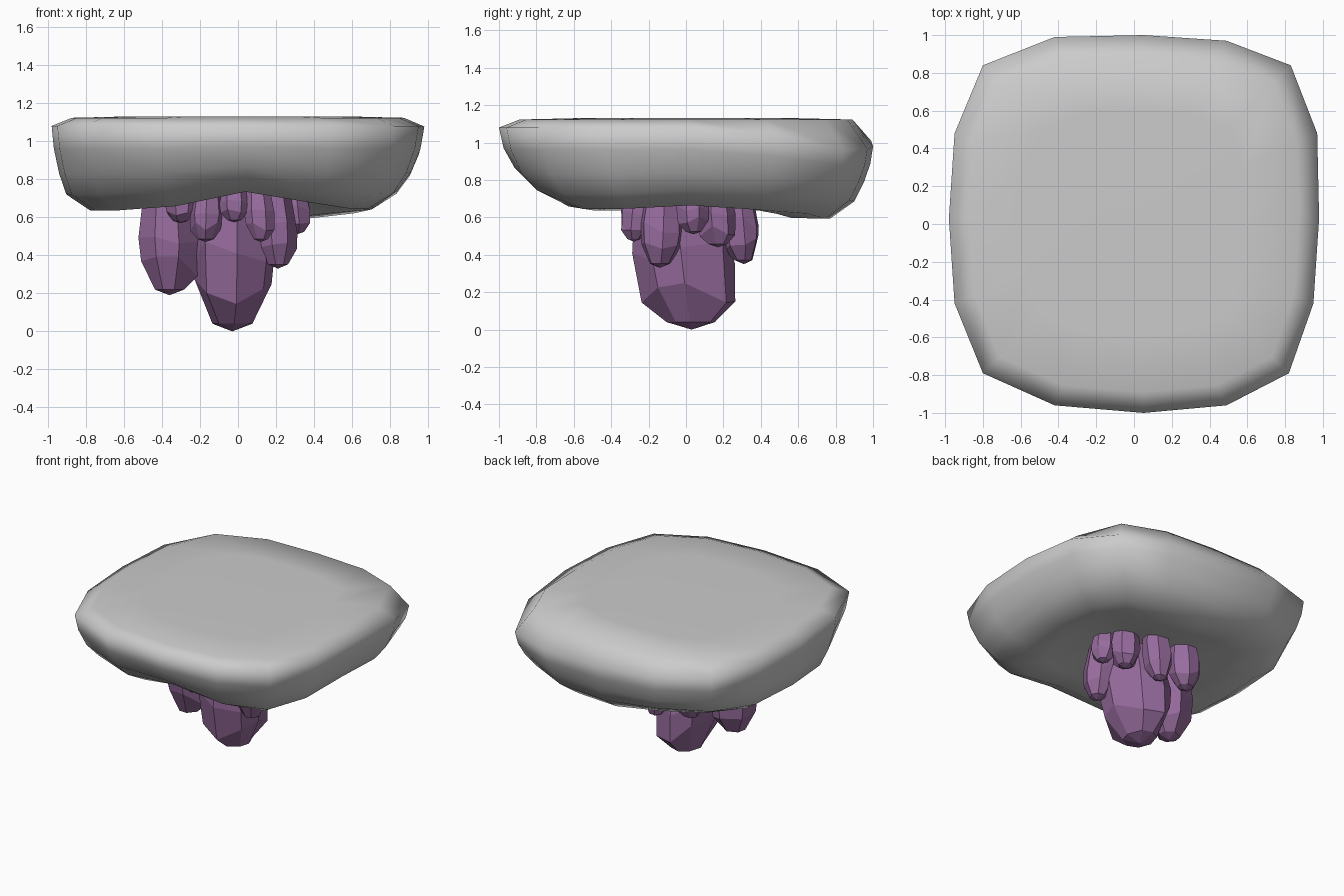
import bpy, bmesh, math, random
from mathutils import Vector

if "Cube" in bpy.data.objects:
    bpy.data.objects.remove(bpy.data.objects["Cube"])


def material(name, r, g, b):
    mat = bpy.data.materials.new(name)
    mat.diffuse_color = (r, g, b, 1)
    mat.use_nodes = True
    mat.node_tree.nodes["Principled BSDF"].inputs["Base Color"].default_value = mat.diffuse_color
    return mat


def make_object(name, bm, mat=None, smooth=False):
    bmesh.ops.recalc_face_normals(bm, faces=bm.faces[:])
    for f in bm.faces:
        f.smooth = smooth
    me = bpy.data.meshes.new(name)
    bm.to_mesh(me)
    bm.free()
    ob = bpy.data.objects.new(name, me)
    bpy.context.collection.objects.link(ob)
    if mat:
        me.materials.append(mat)
    return ob


def loft(bm, rings, start, end):
    loops = [[bm.verts.new(p) for p in ring] for ring in rings]
    n = len(loops[0])
    for a, b in zip(loops, loops[1:]):
        for i in range(n):
            j = (i + 1) % n
            bm.faces.new((a[i], a[j], b[j], b[i]))
    for loop, tip in ((loops[0], start), (loops[-1], end)):
        v = bm.verts.new(tip)
        for i in range(n):
            bm.faces.new((loop[i], loop[(i + 1) % n], v))


# Rock slab: rounded-square outline, lofted from the flat top to a lumpy underside
outline = [(0.98, 0.03), (0.97, 0.48), (0.83, 0.84), (0.49, 0.97), (0.05, 1.0), (-0.42, 0.99),
           (-0.80, 0.84), (-0.95, 0.48), (-0.98, 0.03), (-0.95, -0.42), (-0.80, -0.79),
           (-0.42, -0.96), (0.05, -1.0), (0.49, -0.96), (0.82, -0.79), (0.95, -0.42)]
# scale, height, amount of underside modelling, share of the back rim's drop
levels = [(0.60, 1.13, 0, 0), (0.89, 1.123, 0, 0), (1.0, 1.08, 0, 1), (0.985, 0.96, 0.1, 0.7),
          (0.95, 0.83, 0.35, 0.3), (0.90, 0.72, 0.8, 0), (0.77, 0.635, 1, 0),
          (0.58, 0.645, 1, 0), (0.3, 0.70, 0.5, 0)]


def slab_point(x, y, s, z, low, rim):
    back = max(0, min(1, (y - 0.5) / 0.4))
    front = max(0, min(1, -y / 0.7))
    right, left = max(0, x), max(0, -x)
    px = x * s * (1 - 0.06 * low * right + 0.03 * low * left)
    py = y * s * (1 - 0.10 * low * front - 0.12 * low * left * front)
    z -= rim * (0.10 * back * (1 + 0.3 * right - 0.7 * left) + 0.10 * right * max(0, y) * (1 - back))
    z += low * 0.10 * front * math.exp(-((px - 0.07) / 0.33) ** 2)
    z -= low * 0.05 * back * math.exp(-((px - 0.2) / 0.4) ** 2)
    z += low * 0.06 * back * left
    z += low * 0.03 * right * math.exp(-(py / 0.3) ** 2)
    return px, py, z


bm = bmesh.new()
loft(bm, [[slab_point(x, y, *lv) for x, y in outline] for lv in levels],
     (0, 0, 1.13), (0, 0, 0.73))
make_object("rock_slab", bm, smooth=True)

# Crystals: faceted, blunt prisms hanging under the slab
purple = material("purple_crystal", 0.31, 0.15, 0.34)


def crystal(name, base, tip, rx, ry, sides, seed):
    rnd = random.Random(seed)
    a, b = Vector(base), Vector(tip)
    turn = rnd.random() * 6.28
    angles = [turn + 2 * math.pi * (i + rnd.uniform(-0.15, 0.15)) / sides for i in range(sides)]
    rings = []
    for t, r in ((0, 0.8), (0.5, 1.05), (0.74, 0.97), (0.95, 0.5)):
        ring = []
        for ang in angles:
            dt = rnd.uniform(-0.09, 0.09) if 0 < t < 0.9 else 0
            c = a.lerp(b, t + dt)
            ring.append(c + Vector((rx * r * math.cos(ang), ry * r * math.sin(ang), 0)))
        rings.append(ring)
    bm = bmesh.new()
    loft(bm, rings, a, b)
    make_object(name, bm, purple)


crystal("main_crystal", (-0.02, -0.06, 0.80), (-0.03, 0.03, 0), 0.21, 0.26, 8, 1)
crystal("left_crystal", (-0.37, -0.07, 0.78), (-0.36, -0.06, 0.19), 0.155, 0.155, 7, 2)

# Ring of small crystals: base x, y, tip x, y, z, radius
small = [(0.18, -0.12, 0.21, -0.14, 0.33, 0.11), (0.04, 0.27, 0.03, 0.31, 0.35, 0.10),
         (-0.16, -0.24, -0.17, -0.27, 0.47, 0.085), (0.10, -0.25, 0.12, -0.28, 0.47, 0.08),
         (-0.02, -0.27, -0.02, -0.29, 0.575, 0.075), (-0.30, -0.22, -0.30, -0.23, 0.57, 0.08),
         (0.28, 0.03, 0.31, 0.04, 0.51, 0.085), (0.20, 0.15, 0.22, 0.17, 0.44, 0.10),
         (-0.22, 0.25, -0.23, 0.27, 0.39, 0.11)]
for i, (x, y, tx, ty, tz, r) in enumerate(small):
    crystal(f"small_crystal_{i + 1}", (x, y, 0.78), (tx, ty, tz), r, r, 7, 10 + i)
